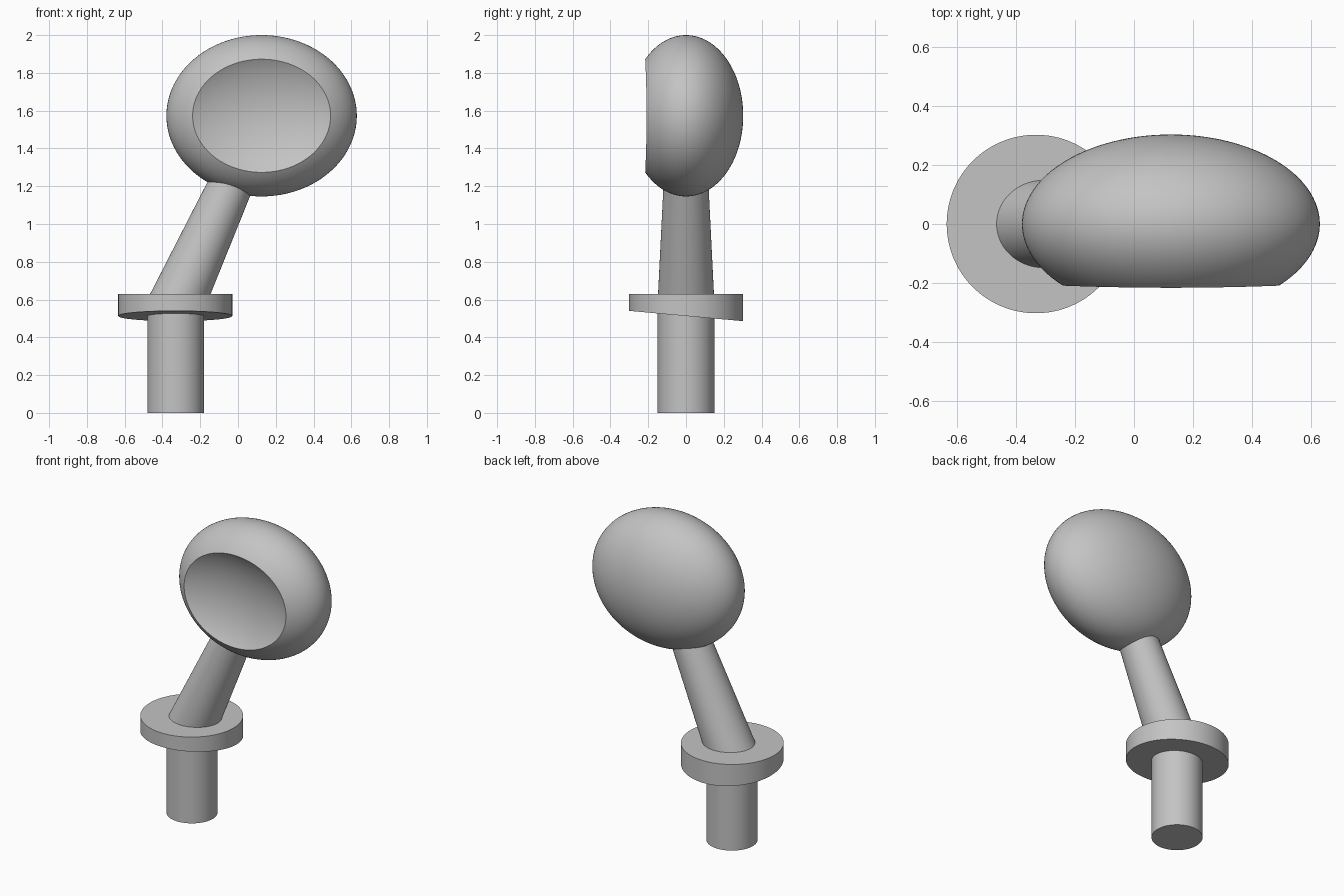
import bpy
import bmesh
from mathutils import Vector

cube = bpy.data.objects.get("Cube")
if cube:
    bpy.data.objects.remove(cube, do_unlink=True)

grey = bpy.data.materials.new("plain grey")
grey.use_nodes = True
colour = (0.55, 0.55, 0.55, 1)
grey.diffuse_color = colour
grey.node_tree.nodes["Principled BSDF"].inputs["Base Color"].default_value = colour


def finish(obj, name):
    obj.name = name
    obj.data.materials.clear()
    obj.data.materials.append(grey)
    bpy.ops.object.select_all(action='DESELECT')
    obj.select_set(True)
    bpy.context.view_layer.objects.active = obj
    bpy.ops.object.shade_smooth_by_angle(angle=0.6)
    return obj


def cylinder(name, centre, radius, bottom, top):
    bpy.ops.mesh.primitive_cylinder_add(
        vertices=96, radius=radius, depth=top - bottom,
        location=(centre, 0, (bottom + top) / 2))
    bpy.ops.object.transform_apply(location=True, rotation=False, scale=False)
    return finish(bpy.context.object, name)


def ellipsoid(name, centre, radii):
    bpy.ops.mesh.primitive_uv_sphere_add(segments=128, ring_count=64, radius=1)
    obj = bpy.context.object
    for v in obj.data.vertices:
        v.co = Vector(c + r * p for c, r, p in zip(centre, radii, v.co))
    return finish(obj, name)


# Mounting post
cylinder("post", -0.33, 0.15, 0, 0.55)

# Collar with a flat top and a slanted underside
collar = cylinder("collar", -0.332, 0.302, 0.5, 0.63)
for v in collar.data.vertices:
    if v.co.z < 0.55:
        v.co.z = 0.513 - 0.09 * v.co.y

# Leaning, tapered neck, its ends hidden in the collar and head
neck_bottom, neck_top = 0.6, 1.35
neck = cylinder("neck", 0, 1, neck_bottom, neck_top)
for v in neck.data.vertices:
    rise = v.co.z - 0.63
    v.co.x = -0.305 + 0.458 * rise + v.co.x * (0.16 - 0.054 * rise)
    v.co.y *= 0.148 - 0.05 * rise

# Egg-shaped head with a shallow dish hollowed into the front
head = ellipsoid("head", (0.125, 0, 1.573), (0.504, 0.303, 0.427))
cutter = ellipsoid("dish_cutter", (0.125, -0.435, 1.573), (0.557, 0.3, 0.439))
cut = head.modifiers.new("dish", 'BOOLEAN')
cut.operation = 'DIFFERENCE'
cut.solver = 'EXACT'
cut.object = cutter
bpy.ops.object.select_all(action='DESELECT')
head.select_set(True)
bpy.context.view_layer.objects.active = head
bpy.ops.object.modifier_move_to_index(modifier="dish", index=0)
bpy.ops.object.modifier_apply(modifier="dish")
bpy.data.objects.remove(cutter, do_unlink=True)
finish(head, "head")
